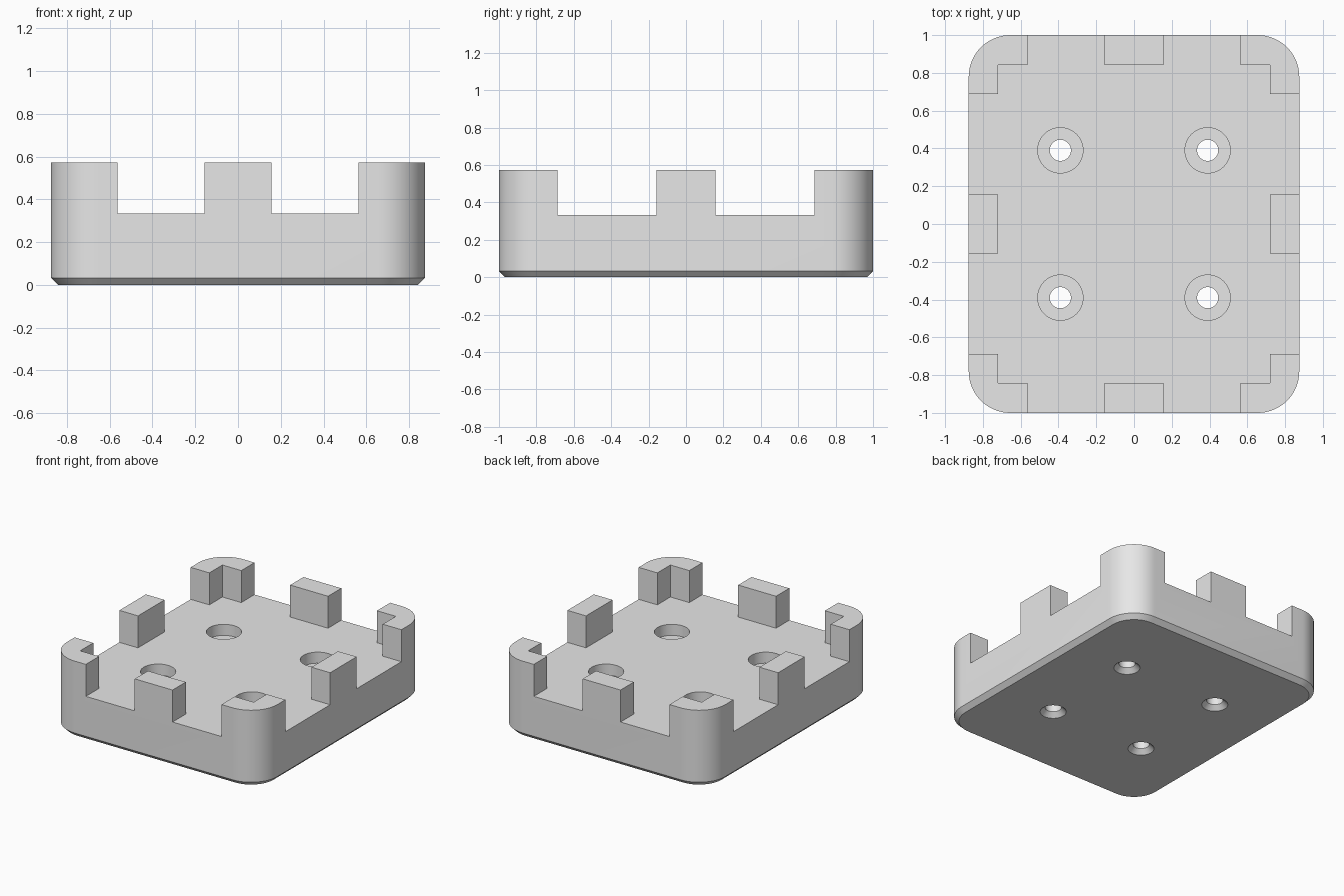
import bpy, bmesh, math

if "Cube" in bpy.data.objects:
    bpy.data.objects.remove(bpy.data.objects["Cube"], do_unlink=True)

HX, HY, RADIUS = 0.875, 1.0, 0.22      # half width, half length, corner radius
TOP, DECK, CHAMFER = 0.573, 0.333, 0.033
POST = 0.157                           # half width of the middle posts

grey = bpy.data.materials.new("plain grey")
grey.use_nodes = True
grey.diffuse_color = (0.8, 0.8, 0.8, 1)
grey.node_tree.nodes["Principled BSDF"].inputs["Base Color"].default_value = (0.8, 0.8, 0.8, 1)


def rounded_rectangle(inset, steps=16):
    points = []
    for corner, (sx, sy) in enumerate([(1, 1), (-1, 1), (-1, -1), (1, -1)]):
        for i in range(steps + 1):
            a = math.pi / 2 * (corner + i / steps)
            r = RADIUS - inset
            points.append((sx * (HX - RADIUS) + r * math.cos(a),
                           sy * (HY - RADIUS) + r * math.sin(a)))
    return points


def loft(name, layers):
    """Closed solid through stacked (outline, height) layers."""
    bm = bmesh.new()
    rings = [[bm.verts.new((x, y, z)) for x, y in outline] for outline, z in layers]
    bm.faces.new(rings[0][::-1])
    bm.faces.new(rings[-1])
    for low, high in zip(rings, rings[1:]):
        for i in range(len(low)):
            j = (i + 1) % len(low)
            bm.faces.new((low[i], low[j], high[j], high[i]))
    bmesh.ops.recalc_face_normals(bm, faces=bm.faces)
    mesh = bpy.data.meshes.new(name)
    bm.to_mesh(mesh)
    bm.free()
    mesh.materials.append(grey)
    obj = bpy.data.objects.new(name, mesh)
    bpy.context.collection.objects.link(obj)
    return obj


def circle(cx, cy, r, n=48):
    return [(cx + r * math.cos(math.tau * i / n), cy + r * math.sin(math.tau * i / n))
            for i in range(n)]


# Solid tray with rounded corners and a chamfered foot
tray = loft("tray", [(rounded_rectangle(CHAMFER), 0),
                     (rounded_rectangle(0), CHAMFER),
                     (rounded_rectangle(0), TOP)])

# Pocket above the deck: one quarter outline, mirrored, leaves the posts standing
quarter = [(0.72, POST), (1.1, POST), (1.1, 0.688), (0.72, 0.688), (0.72, 0.843),
           (0.563, 0.843), (0.563, 1.2), (POST, 1.2), (POST, 0.843)]
half = quarter + [(-x, y) for x, y in reversed(quarter)]
outline = half + [(x, -y) for x, y in reversed(half)]
cutters = [loft("pocket_cutter", [(outline, DECK), (outline, TOP + 0.2)])]

# Counterbored screw holes with a chamfer underneath
profile = [(0.099, -0.01), (0.056, 0.033), (0.056, 0.25), (0.12, 0.25), (0.12, 0.4)]
for x in (-0.39, 0.39):
    for y in (-0.39, 0.39):
        cutters.append(loft("screw_hole_cutter", [(circle(x, y, r), z) for r, z in profile]))

bpy.ops.object.select_all(action='DESELECT')
tray.select_set(True)
bpy.context.view_layer.objects.active = tray
for cutter in cutters:
    cutter.hide_render = True
    cut = tray.modifiers.new("cut", 'BOOLEAN')
    cut.operation = 'DIFFERENCE'
    cut.solver = 'EXACT'
    cut.object = cutter
    bpy.ops.object.modifier_apply(modifier=cut.name)
    bpy.data.objects.remove(cutter, do_unlink=True)

bpy.ops.object.shade_smooth_by_angle(angle=math.radians(30))
